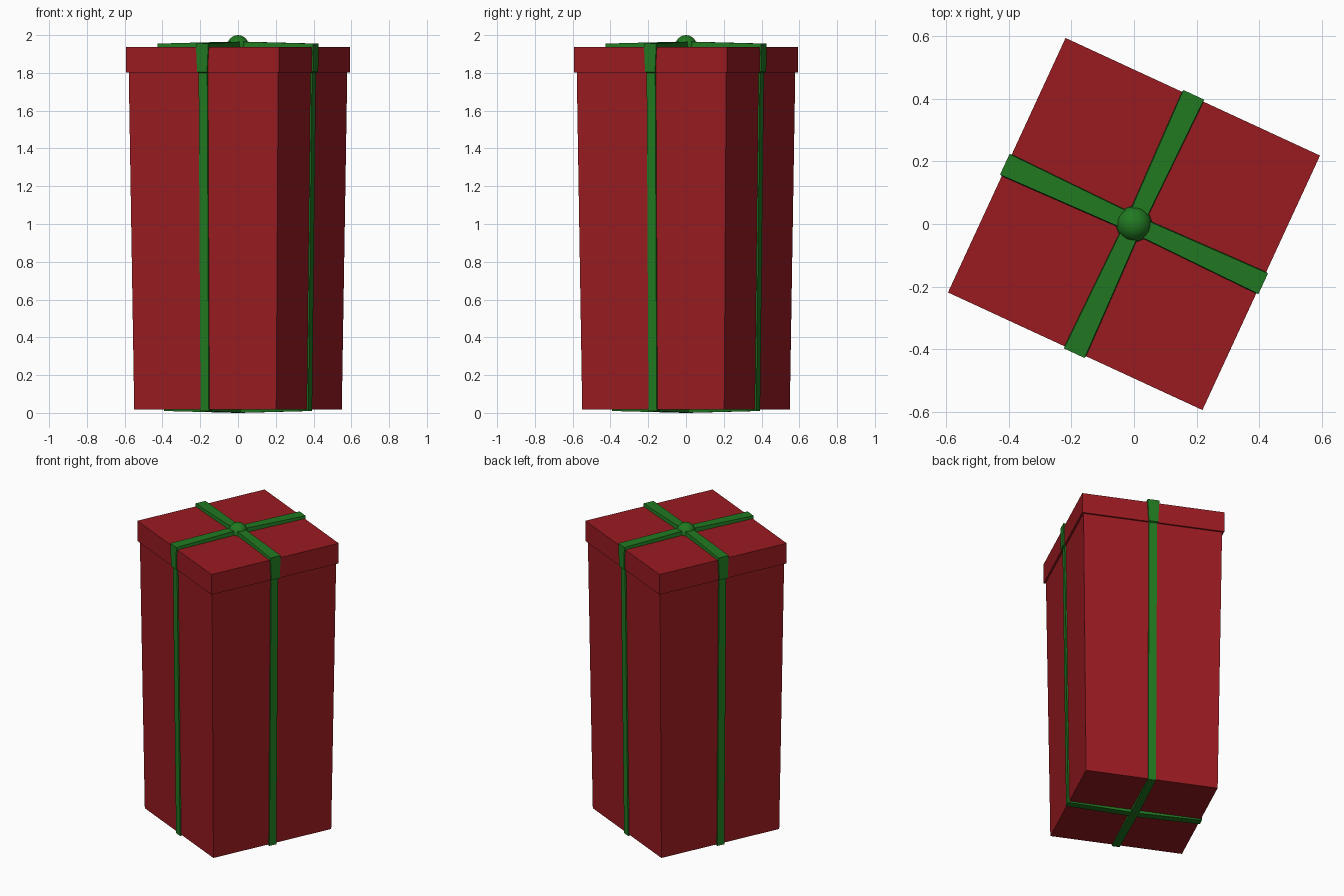
import bpy, bmesh
from math import radians
from mathutils import Matrix, Vector

if "Cube" in bpy.data.objects:
    bpy.data.objects.remove(bpy.data.objects["Cube"])

TURN = Matrix.Rotation(radians(-24.8), 4, 'Z')


def material(name, color):
    m = bpy.data.materials.new(name)
    m.diffuse_color = (*color, 1)
    m.use_nodes = True
    m.node_tree.nodes["Principled BSDF"].inputs["Base Color"].default_value = m.diffuse_color
    return m


RED = material("red_paper", (0.32, 0.011, 0.015))
GREEN = material("green_ribbon", (0.015, 0.19, 0.015))


def finish(name, bm, mat):
    bm.transform(TURN)
    bmesh.ops.recalc_face_normals(bm, faces=bm.faces)
    me = bpy.data.meshes.new(name)
    bm.to_mesh(me)
    bm.free()
    me.materials.append(mat)
    ob = bpy.data.objects.new(name, me)
    bpy.context.collection.objects.link(ob)
    return ob


def square_frustum(name, h0, z0, h1, z1, mat):
    bm = bmesh.new()
    signs = [(-1, -1), (1, -1), (1, 1), (-1, 1)]
    lo = [bm.verts.new((x * h0, y * h0, z0)) for x, y in signs]
    hi = [bm.verts.new((x * h1, y * h1, z1)) for x, y in signs]
    bm.faces.new(lo)
    bm.faces.new(hi)
    for i in range(4):
        j = (i + 1) % 4
        bm.faces.new((lo[i], lo[j], hi[j], hi[i]))
    return finish(name, bm, mat)


# Tapered box and overhanging lid
square_frustum("box", 0.414, 0.018, 0.436, 1.82, RED)
square_frustum("lid", 0.447, 1.803, 0.447, 1.938, RED)

# Quarter ribbon path: outer distance, outer z, half width, inner distance, inner z
PATH = [(0, 1.966, 0.027, 0, 1.93),
        (0.454, 1.955, 0.036, 0.44, 1.93),
        (0.454, 1.805, 0.029, 0.43, 1.805),
        (0.443, 1.80, 0.025, 0.43, 1.80),
        (0.421, 0.010, 0.024, 0.405, 0.025),
        (0, 0, 0.024, 0, 0.025)]

# Four ribbon arms crossing on top and underneath
for k, side in enumerate(("right", "back", "left", "front")):
    bm = bmesh.new()
    rings = []
    for r, z, w, ri, zi in PATH:
        rings.append([bm.verts.new(p) for p in
                      ((r, -w, z), (r, w, z), (ri, w + 0.003, zi), (ri, -w - 0.003, zi))])
    for a, b in zip(rings, rings[1:]):
        for i in range(4):
            j = (i + 1) % 4
            bm.faces.new((a[i], a[j], b[j], b[i]))
    bm.transform(Matrix.Rotation(radians(90 * k), 4, 'Z'))
    finish("ribbon_" + side, bm, GREEN)

# Round knot at the crossing
bm = bmesh.new()
bmesh.ops.create_uvsphere(bm, u_segments=20, v_segments=12, radius=0.057)
for f in bm.faces:
    f.smooth = True
bm.transform(Matrix.Translation(Vector((0, 0, 1.943))))
finish("knot", bm, GREEN)
